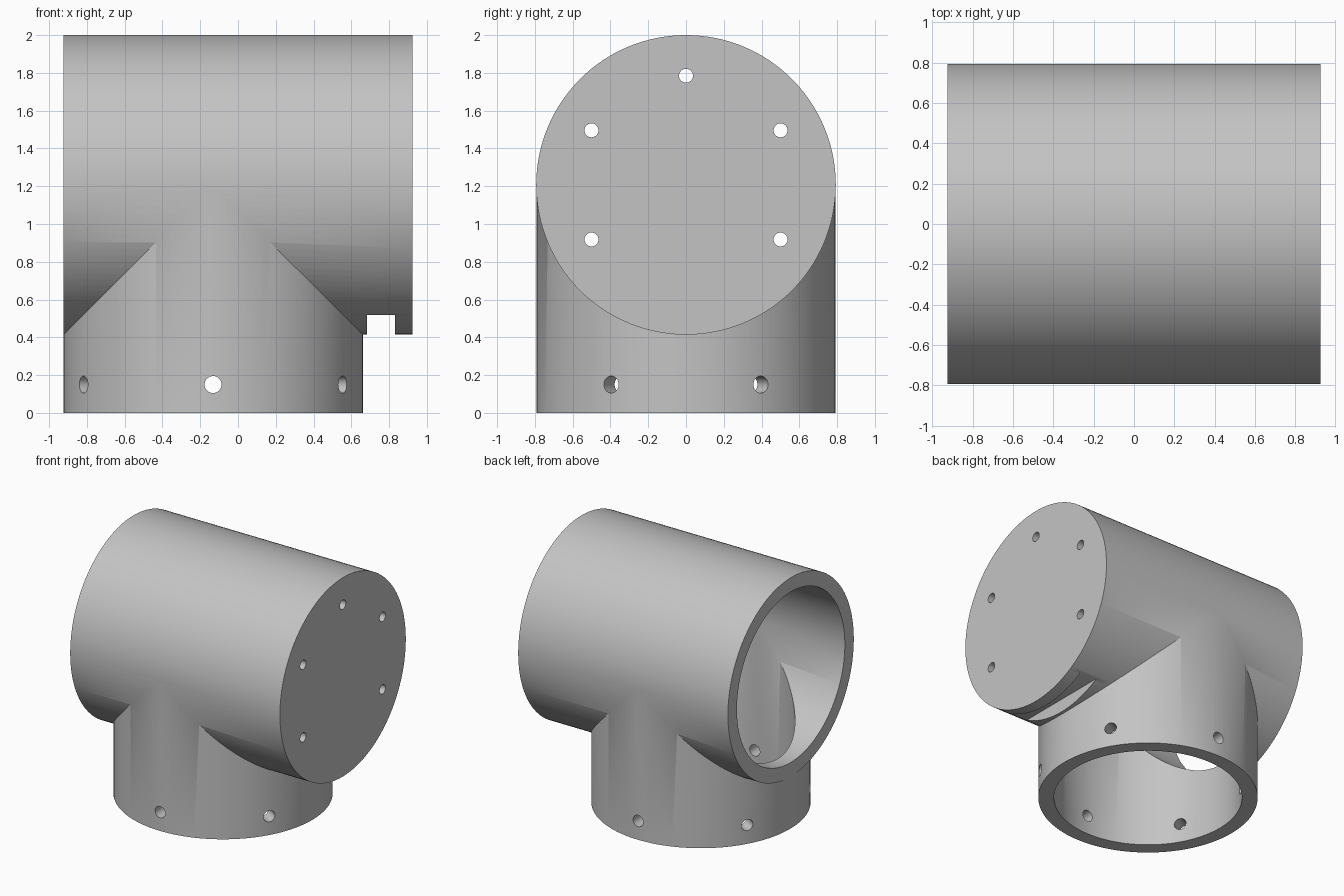
import bpy
from math import radians, sin, cos, pi
from mathutils import Vector

default = bpy.data.objects.get("Cube")
if default:
    bpy.data.objects.remove(default, do_unlink=True)

OUTER, BORE = 0.793, 0.68
AXIS_Z = 2 - OUTER          # height of the horizontal pipe axis
HALF = 0.925                # half length of the horizontal pipe
BRANCH_X = OUTER - HALF     # branch is flush with the open end
PLATE = 0.1                 # thickness of the closed end


def rod(name, start, end, radius, sides=128):
    """Capped cylinder between two points."""
    start, end = Vector(start), Vector(end)
    along = end - start
    bpy.ops.mesh.primitive_cylinder_add(
        vertices=sides, radius=radius, depth=along.length,
        location=(start + end) / 2, rotation=along.to_track_quat('Z', 'Y').to_euler())
    bpy.context.object.name = name
    return bpy.context.object


def combine(target, tool, operation):
    """Apply a boolean and remove the helper."""
    tool.hide_render = True
    bpy.context.view_layer.update()
    mod = target.modifiers.new(tool.name, 'BOOLEAN')
    mod.operation, mod.solver, mod.object = operation, 'EXACT', tool
    bpy.ops.object.select_all(action='DESELECT')
    target.select_set(True)
    bpy.context.view_layer.objects.active = target
    bpy.ops.object.modifier_apply(modifier=mod.name)
    bpy.data.objects.remove(tool, do_unlink=True)


# Outer bodies of the main pipe and the branch
pipe = rod("tee_pipe", (-HALF, 0, AXIS_Z), (HALF, 0, AXIS_Z), OUTER)
branch = rod("branch", (BRANCH_X, 0, 0), (BRANCH_X, 0, AXIS_Z), OUTER - 0.0005)
combine(pipe, branch, 'UNION')

# Bores: open at the left-hand end and at the bottom
combine(pipe, rod("main_bore", (-HALF - 0.1, 0, AXIS_Z),
                  (HALF - PLATE, 0, AXIS_Z), BORE), 'DIFFERENCE')
combine(pipe, rod("branch_bore", (BRANCH_X, 0, -0.1),
                  (BRANCH_X, 0, AXIS_Z), BORE - 0.0005), 'DIFFERENCE')

# Bolt holes through the closed end, none at the bottom position
for deg in (-30, 30, 90, 150, 210):
    y = 0.578 * cos(radians(deg))
    z = AXIS_Z + 0.578 * sin(radians(deg))
    combine(pipe, rod("end_hole", (HALF - 0.3, y, z), (HALF + 0.1, y, z), 0.037, 32),
            'DIFFERENCE')

# Radial holes round the branch, drilled straight across
for i in range(3):
    a = pi / 6 + i * pi / 3
    dx, dy = cos(a), sin(a)
    combine(pipe, rod("branch_hole", (BRANCH_X - dx, -dy, 0.15),
                      (BRANCH_X + dx, dy, 0.15), 0.045, 32), 'DIFFERENCE')

# Flat slot under the closed end
bpy.ops.mesh.primitive_cube_add(size=1, location=(0.757, 0, 0.417))
slot = bpy.context.object
slot.name = "slot"
slot.scale = (0.146, 1.2, 0.2)
combine(pipe, slot, 'DIFFERENCE')

# One grey finish
grey = bpy.data.materials.new("light_grey")
grey.use_nodes = True
colour = (0.55, 0.55, 0.55, 1)
grey.diffuse_color = colour
grey.node_tree.nodes["Principled BSDF"].inputs["Base Color"].default_value = colour
pipe.data.materials.clear()
pipe.data.materials.append(grey)

bpy.ops.object.select_all(action='DESELECT')
pipe.select_set(True)
bpy.context.view_layer.objects.active = pipe
bpy.ops.object.transform_apply(location=True, rotation=True, scale=True)
bpy.ops.object.shade_smooth_by_angle(angle=radians(30))
